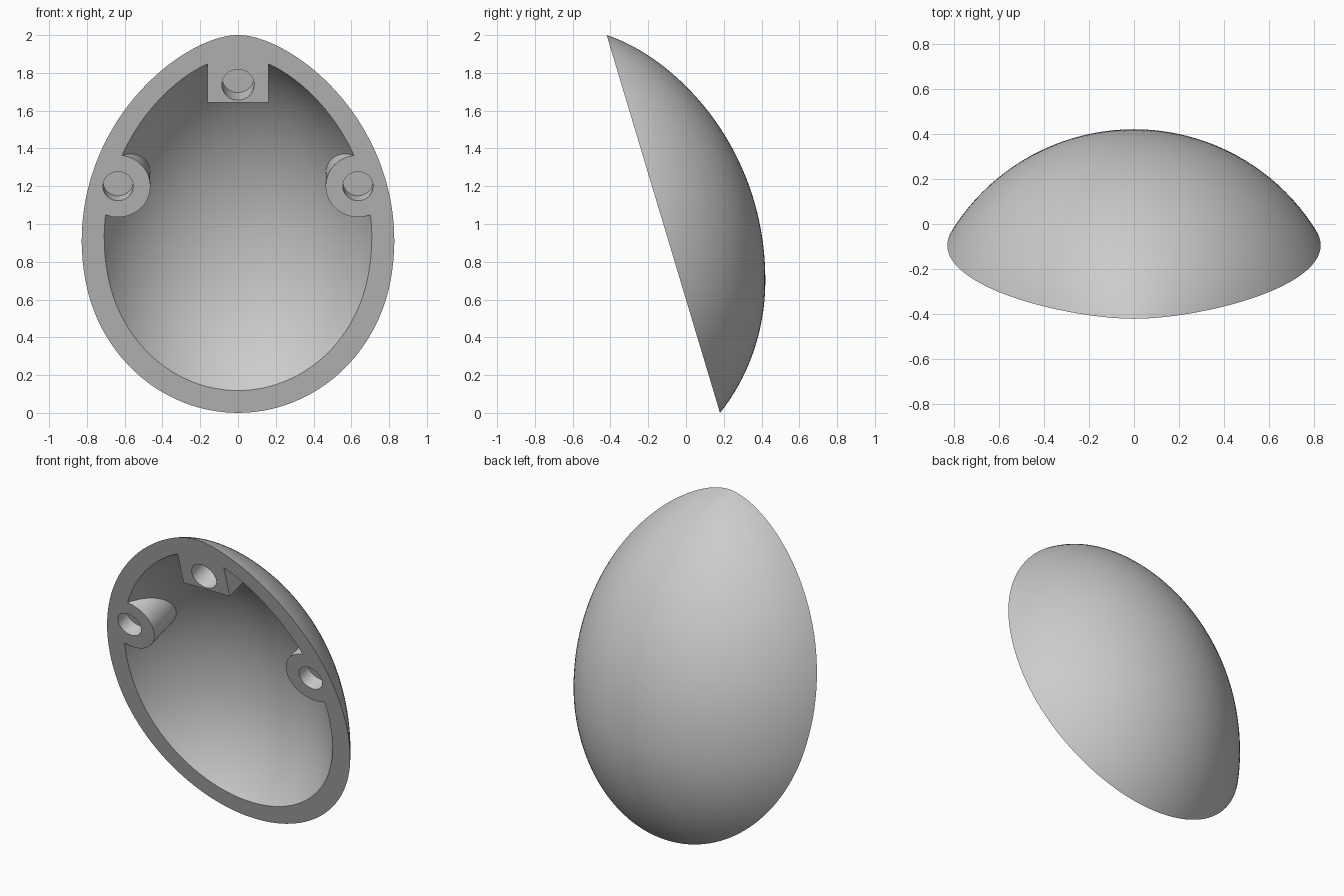
import bpy, bmesh, math
from mathutils import Matrix, Vector

default = bpy.data.objects.get("Cube")
if default:
    bpy.data.objects.remove(default, do_unlink=True)

# The rim lies in a plane leaning forward; local z of TILT points into the shell
SLOPE, BASE_Y = 0.3, 0.18
TILT = Matrix.Rotation(math.atan(SLOPE) - math.pi / 2, 4, 'X')
AXIS_Y, BELLY_Z = -0.53, 0.70


def rim_frame(x, z):
    return Matrix.Translation((x, BASE_Y - SLOPE * z, z)) @ TILT


def finish(name, bm):
    mesh = bpy.data.meshes.new(name)
    bm.to_mesh(mesh)
    bm.free()
    obj = bpy.data.objects.new(name, mesh)
    bpy.context.collection.objects.link(obj)
    return obj


def egg(name, radius, up, down):
    # Round below the belly, tapering to a narrower tip above it
    bm = bmesh.new()
    bmesh.ops.create_uvsphere(bm, u_segments=128, v_segments=80, radius=1)
    for v in bm.verts:
        u = min(abs(v.co.z), 1)
        height, power, taper = (up, 2.05, 0.64) if v.co.z > 0 else (down, 2, 0.5)
        ring = radius * (1 - u ** power) ** taper
        around = Vector((v.co.x, v.co.y, 0)).normalized() * ring
        v.co = around + Vector((0, AXIS_Y, v.co.z * height + BELLY_Z))
    return finish(name, bm)


def box(name, frame, size, offset):
    bm = bmesh.new()
    bmesh.ops.create_cube(bm, size=1, matrix=frame @ Matrix.Translation(offset)
                          @ Matrix.Diagonal((*size, 1)))
    return finish(name, bm)


def rod(name, frame, radius, start, end):
    bm = bmesh.new()
    shift = Matrix.Translation((0, 0, (start + end) / 2))
    bmesh.ops.create_cone(bm, cap_ends=True, segments=64, radius1=radius,
                          radius2=radius, depth=end - start, matrix=frame @ shift)
    return finish(name, bm)


def subtract(target, cutter):
    cutter.hide_render = True
    mod = target.modifiers.new("cut", 'BOOLEAN')
    mod.operation, mod.solver, mod.object = 'DIFFERENCE', 'EXACT', cutter
    bpy.context.view_layer.objects.active = target
    bpy.ops.object.modifier_apply(modifier=mod.name)
    bpy.data.objects.remove(cutter, do_unlink=True)


shell = egg("egg_shell", 0.95, 1.3225, 1.0535)
cavity = egg("cavity", 0.847, 1.226, 0.962)

# Bosses are left standing in the cavity: a square one on top, round ones at the sides
subtract(cavity, box("top_boss", rim_frame(0, 1.642), (0.324, 1, 2), (0, -0.5, 0)))
for side in (-1, 1):
    subtract(cavity, rod("side_boss", rim_frame(side * 0.635, 1.2), 0.171, -1, 1))
subtract(shell, cavity)

# Slice off the front along the leaning rim plane
subtract(shell, box("front_cut", rim_frame(0, 1), (4, 6, 4), (0, 0, -2)))

# Blind sockets in the three bosses
for x, z, radius, depth in ((0, 1.737, 0.085, 0.14),
                            (-0.635, 1.2, 0.08, 0.09),
                            (0.635, 1.2, 0.08, 0.09)):
    subtract(shell, rod("socket", rim_frame(x, z), radius, -0.2, depth))

# Plain grey finish
grey = bpy.data.materials.new("plain_grey")
grey.use_nodes = True
colour = (0.6, 0.6, 0.6, 1)
grey.diffuse_color = colour
grey.node_tree.nodes["Principled BSDF"].inputs["Base Color"].default_value = colour
shell.data.materials.clear()
shell.data.materials.append(grey)
for face in shell.data.polygons:
    face.material_index = 0

bpy.ops.object.select_all(action='DESELECT')
shell.select_set(True)
bpy.context.view_layer.objects.active = shell
bpy.ops.object.shade_smooth_by_angle(angle=math.radians(30))
